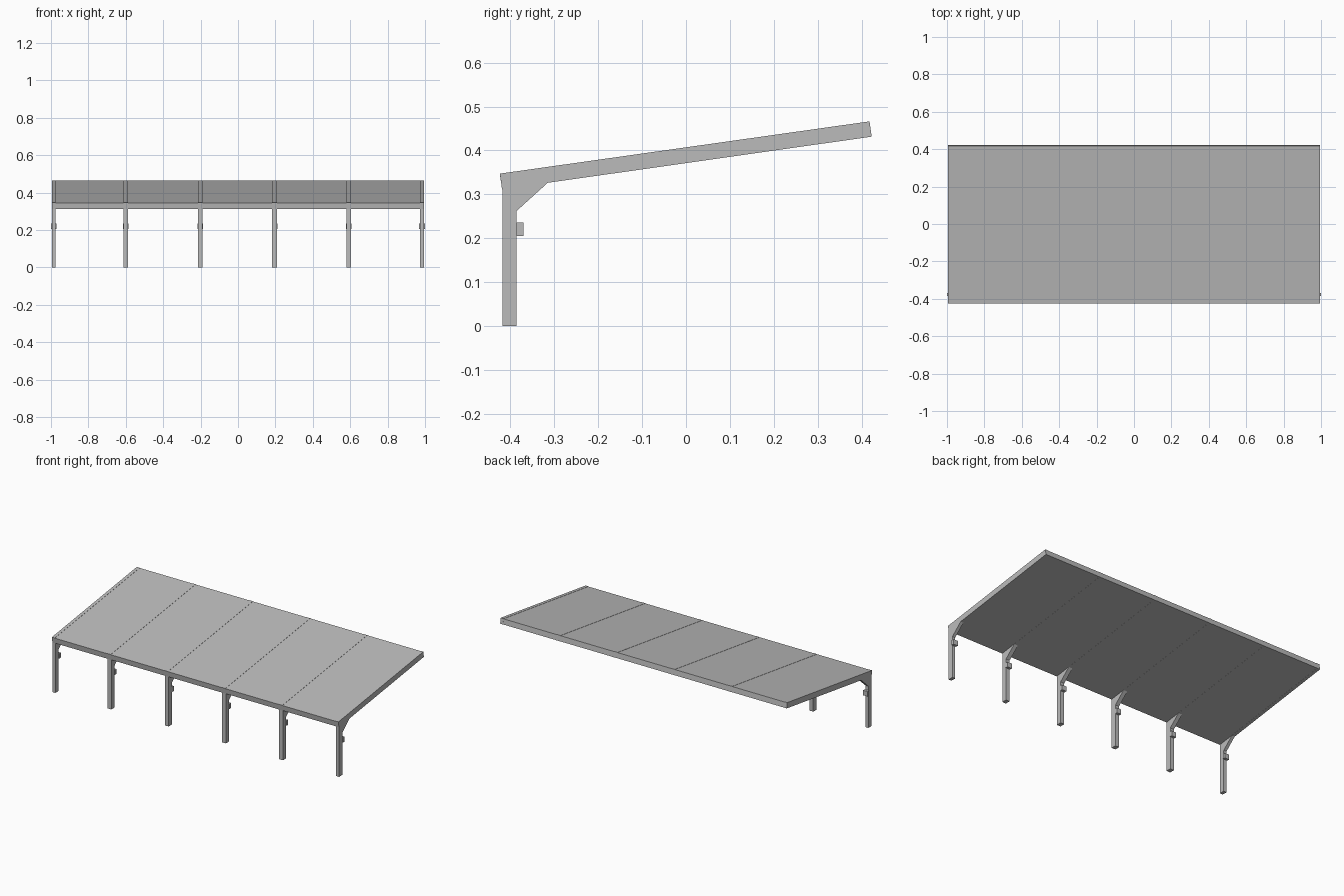
import bpy
import bmesh

cube = bpy.data.objects.get("Cube")
if cube:
    bpy.data.objects.remove(cube, do_unlink=True)

grey = bpy.data.materials.new("plain_grey")
grey.use_nodes = True
grey.diffuse_color = (0.5, 0.5, 0.5, 1)
grey.node_tree.nodes["Principled BSDF"].inputs["Base Color"].default_value = (0.5, 0.5, 0.5, 1)


def extrude_x(name, profile, x0, x1):
    """Extrude a closed (y, z) profile from x0 to x1."""
    bm = bmesh.new()
    face = bm.faces.new([bm.verts.new((x0, y, z)) for y, z in profile])
    ext = bmesh.ops.extrude_face_region(bm, geom=[face])
    verts = [g for g in ext["geom"] if isinstance(g, bmesh.types.BMVert)]
    bmesh.ops.translate(bm, verts=verts, vec=(x1 - x0, 0, 0))
    bmesh.ops.recalc_face_normals(bm, faces=bm.faces)
    mesh = bpy.data.meshes.new(name)
    bm.to_mesh(mesh)
    bm.free()
    mesh.materials.append(grey)
    obj = bpy.data.objects.new(name, mesh)
    bpy.context.collection.objects.link(obj)
    return obj


def rect(y0, y1, z0, z1):
    return [(y0, z0), (y1, z0), (y1, z1), (y0, z1)]


# Side profiles as (y, z)
ROOF = [(-0.419, 0.312), (0.423, 0.432), (0.418, 0.465), (-0.424, 0.346)]
RAFTER = [(-0.419, 0.3115), (0.423, 0.4315), (0.418, 0.4662), (-0.424, 0.3472)]
POST = [(-0.418, 0), (-0.386, 0), (-0.386, 0.322), (-0.418, 0.318)]
BRACE = [(-0.386, 0.262), (-0.312, 0.329), (-0.386, 0.32)]
BLOCK = rect(-0.386, -0.370, 0.205, 0.236)

# Frames: post, knee brace, bracket block and rafter; end frames are slimmer
CENTRES = [-0.985, -0.600, -0.202, 0.196, 0.592, 0.984]
for i, x in enumerate(CENTRES):
    end = i in (0, len(CENTRES) - 1)
    half = 0.010 if end else 0.013
    extrude_x(f"post_{i + 1}", POST, x - half, x + half)
    extrude_x(f"knee_brace_{i + 1}", BRACE, x - half, x + half)
    extrude_x(f"bracket_block_{i + 1}", BLOCK, x - 0.0155, x + 0.0155)
    extrude_x(f"rafter_{i + 1}", RAFTER, x - half, x + half)

# Roof bays spanning between neighbouring frames
for i, (a, b) in enumerate(zip(CENTRES, CENTRES[1:])):
    extrude_x(f"roof_panel_{i + 1}", ROOF, a, b)
